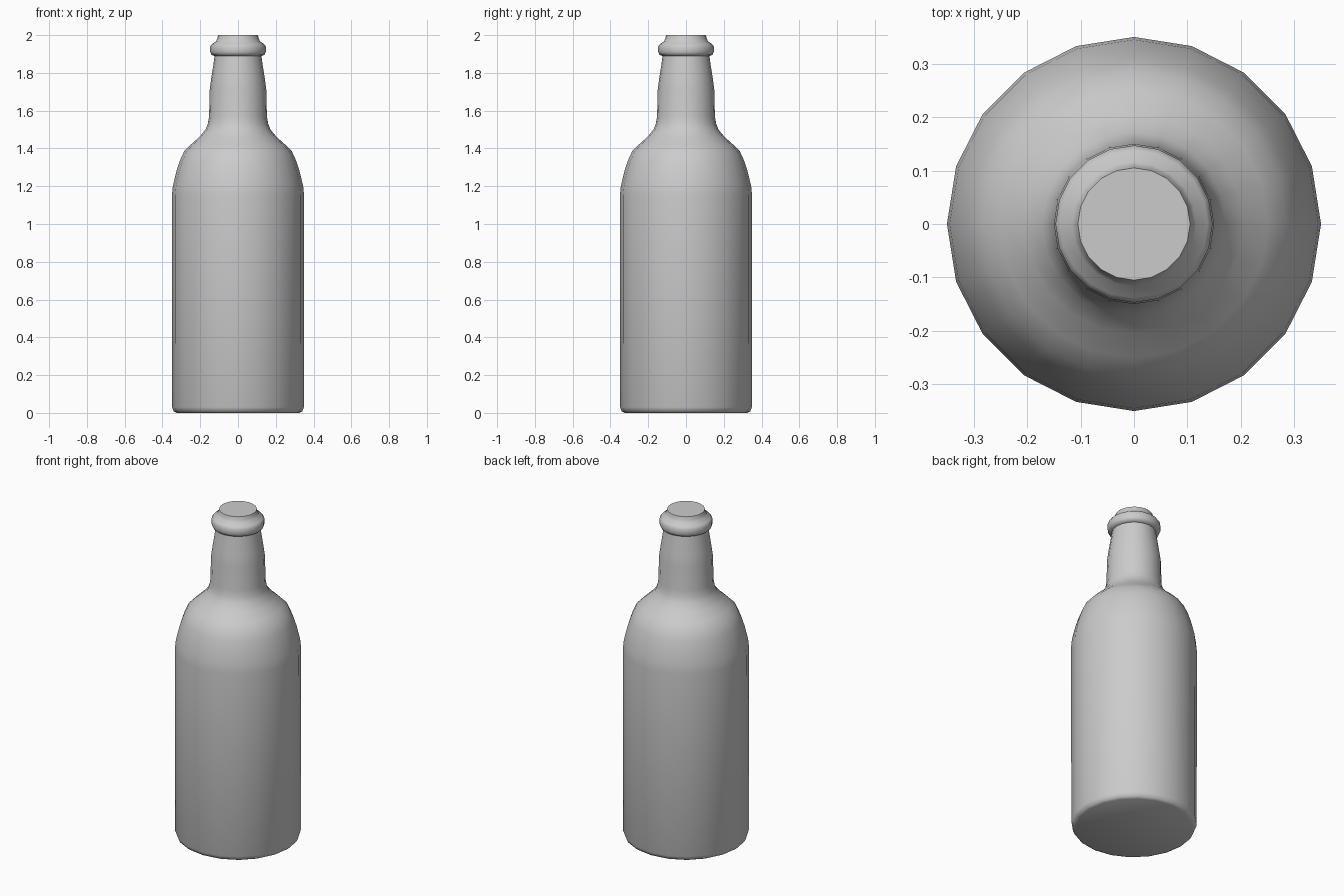
import bpy, bmesh, math

if "Cube" in bpy.data.objects:
    bpy.data.objects.remove(bpy.data.objects["Cube"])

SIDES = 20

# Silhouette from base to mouth: (radius, height)
profile = [
    (0.325, 0.0), (0.340, 0.008), (0.349, 0.03),                # rounded base
    (0.350, 1.15), (0.345, 1.20), (0.326, 1.28), (0.308, 1.335),  # body, shoulder
    (0.285, 1.385), (0.250, 1.42), (0.205, 1.46), (0.172, 1.50),
    (0.160, 1.53), (0.153, 1.57), (0.150, 1.71),                # neck
    (0.142, 1.77), (0.131, 1.84), (0.124, 1.89),
    (0.140, 1.895), (0.147, 1.91), (0.147, 1.94),               # lip ring
    (0.138, 1.953), (0.116, 1.967), (0.109, 1.985), (0.105, 2.0),  # mouth
]

# Revolve the silhouette
bm = bmesh.new()
rings = []
for r, z in profile:
    rings.append([bm.verts.new((r * math.cos(2 * math.pi * i / SIDES),
                                r * math.sin(2 * math.pi * i / SIDES), z))
                  for i in range(SIDES)])
for low, high in zip(rings, rings[1:]):
    for i in range(SIDES):
        j = (i + 1) % SIDES
        bm.faces.new((low[i], low[j], high[j], high[i]))

# Flat caps
bm.faces.new(rings[0][::-1])
bm.faces.new(rings[-1])

mesh = bpy.data.meshes.new("bottle")
bm.to_mesh(mesh)
bm.free()
bottle = bpy.data.objects.new("bottle", mesh)
bpy.context.collection.objects.link(bottle)

# Smooth sides, crisp caps
bpy.context.view_layer.objects.active = bottle
bottle.select_set(True)
bpy.ops.object.shade_smooth_by_angle(angle=math.radians(50))
